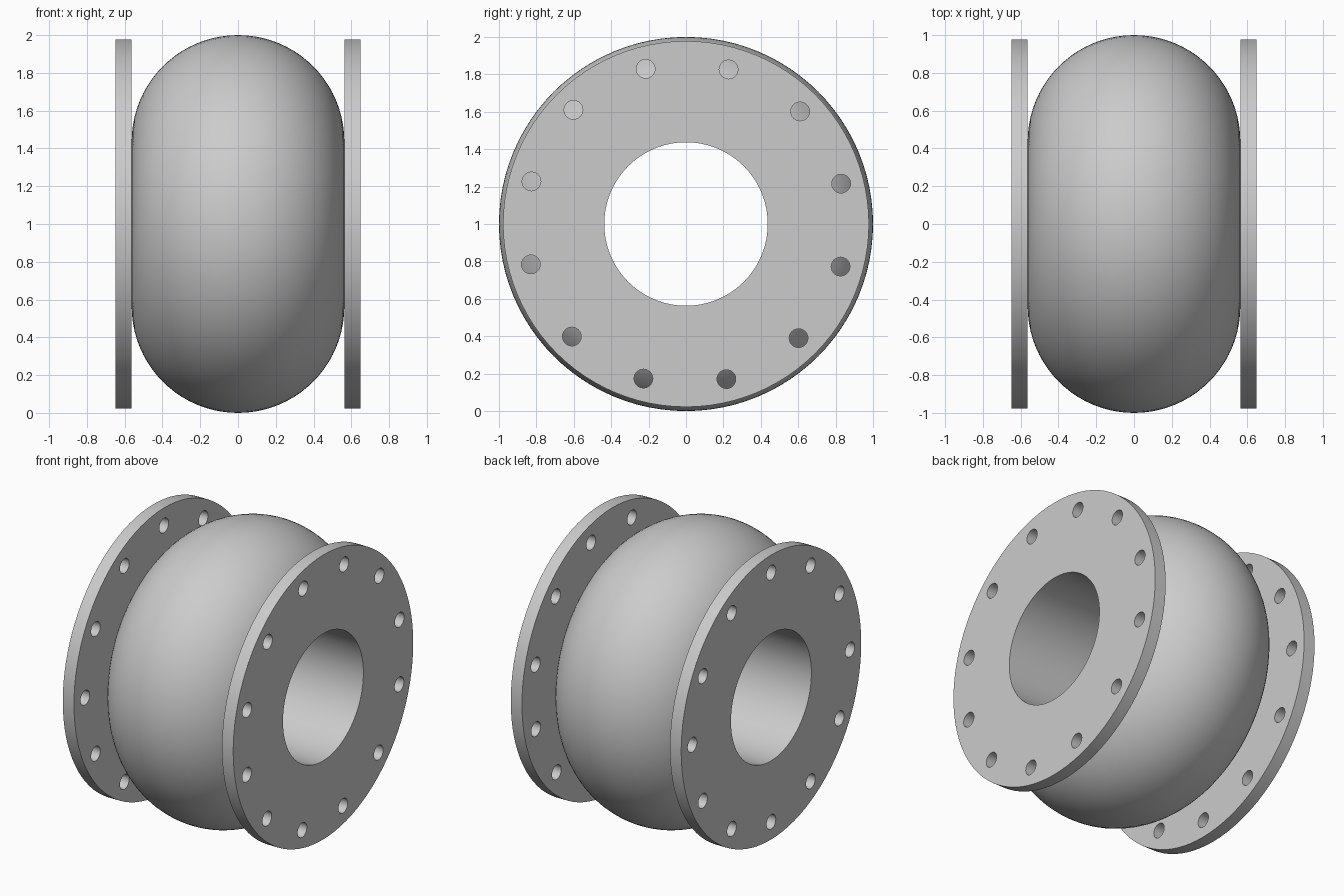
import bpy, bmesh, math
from mathutils import Matrix, Vector

cube = bpy.data.objects.get("Cube")
if cube:
    bpy.data.objects.remove(cube, do_unlink=True)

BORE, BULGE, SEG = 0.437, 0.563, 96
FLANGE_R, THICK = 0.978, 0.085
BOLT_CIRCLE, BOLT_R, BOLTS = 0.857, 0.05, 12

grey = bpy.data.materials.new("plain grey")
grey.use_nodes = True
colour = (0.6, 0.6, 0.6, 1)
grey.diffuse_color = colour
grey.node_tree.nodes["Principled BSDF"].inputs["Base Color"].default_value = colour


def add_object(name, mesh):
    mesh.materials.clear()
    mesh.materials.append(grey)
    obj = bpy.data.objects.new(name, mesh)
    bpy.context.collection.objects.link(obj)
    bpy.ops.object.select_all(action="DESELECT")
    obj.select_set(True)
    bpy.context.view_layer.objects.active = obj
    bpy.ops.object.shade_smooth_by_angle(angle=math.radians(35))
    return obj


def add_circle(curve, radius, centre=(0, 0), count=SEG):
    spline = curve.splines.new("POLY")
    spline.points.add(count - 1)
    spline.use_cyclic_u = True
    for i, point in enumerate(spline.points):
        a = math.tau * i / count
        point.co = (centre[0] + radius * math.cos(a),
                    centre[1] + radius * math.sin(a), 0, 1)


# Flange: flat ring with bolt holes, extruded along the pipe axis
def add_flange(name, x, first_angle):
    curve = bpy.data.curves.new(name + "_outline", "CURVE")
    curve.dimensions = "2D"
    curve.fill_mode = "BOTH"
    curve.extrude = THICK / 2
    add_circle(curve, FLANGE_R)
    add_circle(curve, BORE)
    for i in range(BOLTS):
        a = first_angle + math.tau * i / BOLTS
        add_circle(curve, BOLT_R,
                   (BOLT_CIRCLE * math.cos(a), BOLT_CIRCLE * math.sin(a)), 32)
    outline = bpy.data.objects.new(name + "_outline", curve)
    mesh = bpy.data.meshes.new_from_object(outline)
    bpy.data.objects.remove(outline)
    bpy.data.curves.remove(curve)
    turn = Matrix.Rotation(math.pi / 2, 4, "Z") @ Matrix.Rotation(math.pi / 2, 4, "X")
    mesh.transform(Matrix.Translation((x, 0, 1)) @ turn)
    bm = bmesh.new()
    bm.from_mesh(mesh)
    bmesh.ops.remove_doubles(bm, verts=bm.verts, dist=0.0001)
    bmesh.ops.recalc_face_normals(bm, faces=bm.faces)
    bm.to_mesh(mesh)
    bm.free()
    add_object(name, mesh)


offset = BULGE + THICK / 2
add_flange("left_flange", offset, math.radians(14.6))
add_flange("right_flange", -offset, 0)

# Bulging body with a straight bore: half-round profile revolved about x
bm = bmesh.new()
steps = 40
profile = []
for i in range(steps + 1):
    a = math.pi * i / steps
    profile.append(bm.verts.new((BULGE * math.cos(a), 0, 1 + BORE + BULGE * math.sin(a))))
edges = [bm.edges.new((profile[i], profile[(i + 1) % len(profile)]))
         for i in range(len(profile))]
bmesh.ops.spin(bm, geom=profile + edges, cent=Vector((0, 0, 1)), axis=(1, 0, 0),
               angle=math.tau, steps=SEG, use_merge=False)
bmesh.ops.remove_doubles(bm, verts=bm.verts, dist=0.0001)
bmesh.ops.recalc_face_normals(bm, faces=bm.faces)
body_mesh = bpy.data.meshes.new("bulging_body")
bm.to_mesh(body_mesh)
bm.free()
add_object("bulging_body", body_mesh)
